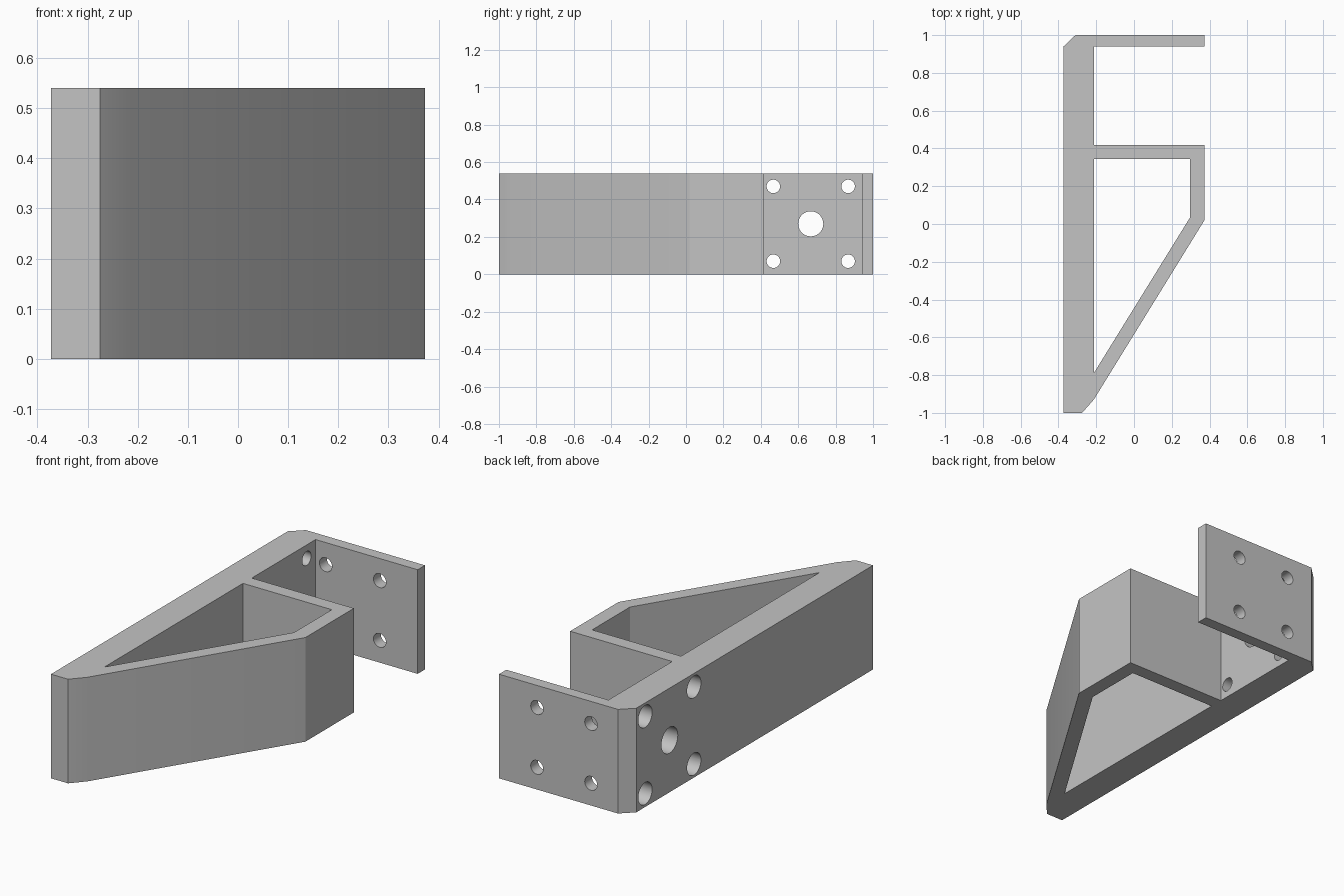
import bpy, bmesh, math
from mathutils import Matrix, Vector

if "Cube" in bpy.data.objects:
    bpy.data.objects.remove(bpy.data.objects["Cube"])

H = 0.54          # bracket height
MID = H / 2

grey = bpy.data.materials.new("plain grey")
grey.diffuse_color = (0.55, 0.55, 0.55, 1)
grey.use_nodes = True
grey.node_tree.nodes["Principled BSDF"].inputs["Base Color"].default_value = grey.diffuse_color


def finish(name, bm):
    bmesh.ops.recalc_face_normals(bm, faces=bm.faces)
    mesh = bpy.data.meshes.new(name)
    bm.to_mesh(mesh)
    bm.free()
    mesh.materials.append(grey)
    obj = bpy.data.objects.new(name, mesh)
    bpy.context.collection.objects.link(obj)
    return obj


def prism(name, outline, z0, z1):
    bm = bmesh.new()
    face = bm.faces.new([bm.verts.new((x, y, z0)) for x, y in outline])
    top = bmesh.ops.extrude_face_region(bm, geom=[face])
    verts = [v for v in top["geom"] if isinstance(v, bmesh.types.BMVert)]
    bmesh.ops.translate(bm, verts=verts, vec=(0, 0, z1 - z0))
    return finish(name, bm)


def rod(name, start, end, radius):
    start, end = Vector(start), Vector(end)
    axis = end - start
    turn = axis.to_track_quat('Z', 'Y').to_matrix().to_4x4()
    bm = bmesh.new()
    bmesh.ops.create_cone(bm, cap_ends=True, segments=40, radius1=radius,
                          radius2=radius, depth=axis.length,
                          matrix=Matrix.Translation((start + end) / 2) @ turn)
    return finish(name, bm)


def cut(target, cutter):
    cutter.hide_render = True
    mod = target.modifiers.new("cut", 'BOOLEAN')
    mod.operation = 'DIFFERENCE'
    mod.solver = 'EXACT'
    mod.object = cutter
    bpy.context.view_layer.objects.active = target
    bpy.ops.object.modifier_apply(modifier=mod.name)
    bpy.data.objects.remove(cutter)


# Bracket body: spine, end plate and slanted brace in one profile
bracket = prism("bracket", [
    (-0.373, -1), (-0.275, -1), (-0.213, -0.93), (0.373, 0.02),
    (0.373, 0.417), (-0.213, 0.417), (-0.213, 0.94), (0.373, 0.94),
    (0.373, 1), (-0.31, 1), (-0.373, 0.94)], 0, H)

# Opening between spine and brace
cut(bracket, prism("brace_opening", [
    (-0.213, -0.79), (0.297, 0.035), (0.297, 0.345), (-0.213, 0.345)],
    -0.1, H + 0.1))

# Large centre hole through the spine
cut(bracket, rod("centre_hole", (-0.5, 0.667, MID), (-0.1, 0.667, MID), 0.067))

for sy in (-1, 1):
    for sz in (-1, 1):
        # Spine screw holes, counterbored from outside
        y, z = 0.667 + 0.2 * sy, MID + 0.2 * sz
        cut(bracket, rod("screw_hole", (-0.5, y, z), (-0.1, y, z), 0.036))
        cut(bracket, rod("counterbore", (-0.5, y, z), (-0.273, y, z), 0.057))
        # End plate holes
        x, z = 0.155 * sy, MID + 0.155 * sz
        cut(bracket, rod("plate_hole", (x, 0.85, z), (x, 1.1, z), 0.036))

# Smooth hole walls, sharp edges elsewhere
bpy.ops.object.select_all(action='DESELECT')
bracket.select_set(True)
bpy.context.view_layer.objects.active = bracket
bpy.ops.object.shade_smooth_by_angle(angle=math.radians(25))
